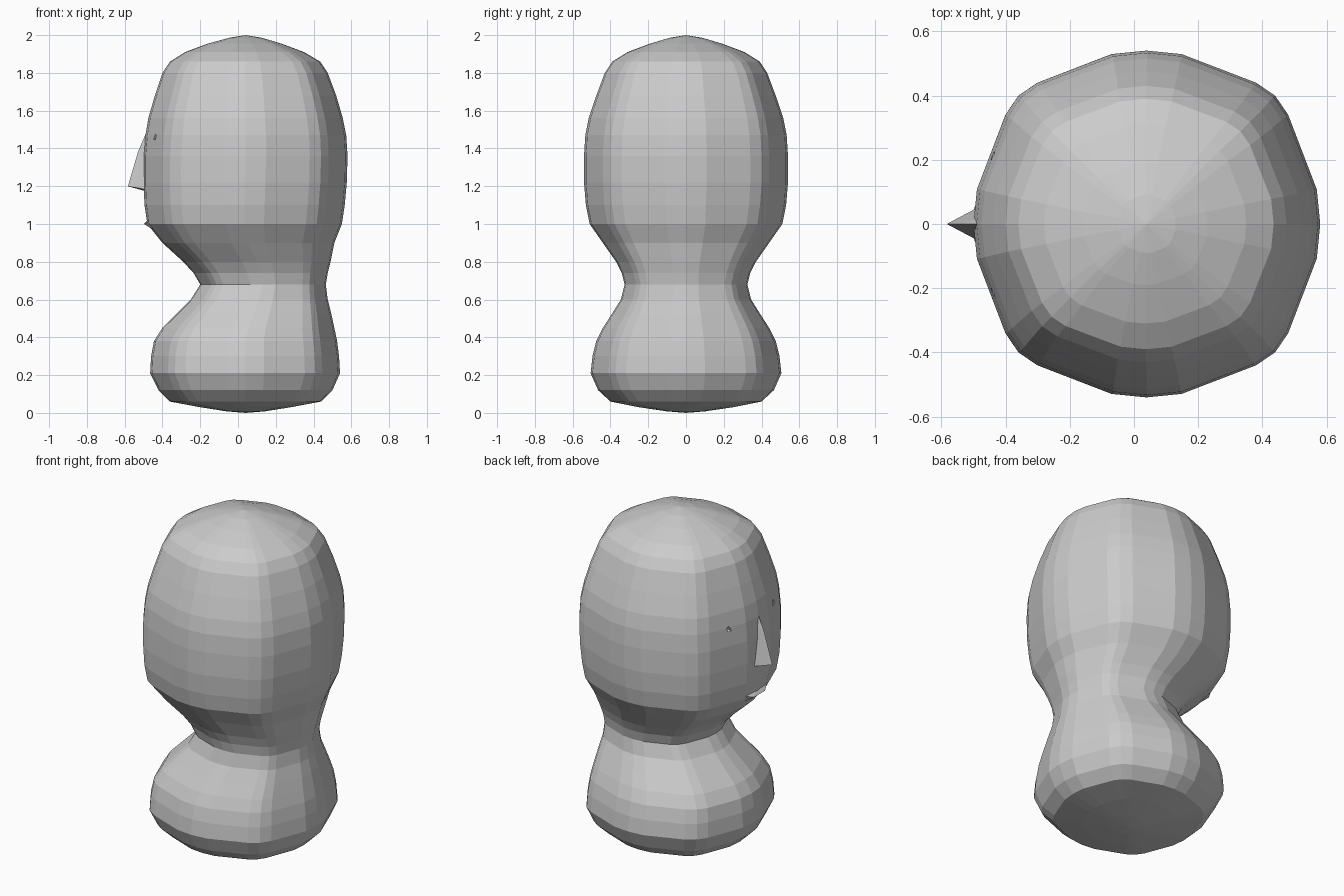
import bpy, bmesh

if "Cube" in bpy.data.objects:
    bpy.data.objects.remove(bpy.data.objects["Cube"])


def finish(bm, name):
    bmesh.ops.recalc_face_normals(bm, faces=bm.faces[:])
    me = bpy.data.meshes.new(name)
    bm.to_mesh(me)
    bm.free()
    ob = bpy.data.objects.new(name, me)
    bpy.context.collection.objects.link(ob)
    return ob


def hull(name, pts):
    """Convex solid; every point is mirrored across y = 0."""
    bm = bmesh.new()
    for p in {(x, s * y, z) for x, y, z in pts for s in (1, -1)}:
        bm.verts.new(p)
    r = bmesh.ops.convex_hull(bm, input=bm.verts[:])
    junk = {g for g in r["geom_interior"] + r["geom_unused"]
            if isinstance(g, bmesh.types.BMVert)}
    bmesh.ops.delete(bm, geom=list(junk), context='VERTS')
    return finish(bm, name)


# Rounded octagonal section, one quadrant, turned four times
quad = [(1, 0), (.98, .2), (.815, .63), (.74, .74), (.63, .815), (.2, .98)]
section = []
for _ in range(4):
    section += quad
    quad = [(-y, x) for x, y in quad]

# Levels: z, face-side x, back-side x, half width in y
levels = [
    (.008, -.06, .14, .10), (.03, -.20, .28, .25), (.06, -.36, .44, .40),
    (.12, -.42, .50, .465), (.21, -.465, .54, .505), (.30, -.46, .535, .495),
    (.38, -.445, .525, .475), (.45, -.40, .51, .44), (.52, -.33, .495, .395),
    (.60, -.25, .475, .345), (.68, -.20, .465, .325), (.74, -.235, .475, .34),
    (.80, -.29, .49, .37), (.90, -.40, .51, .44), (1.0, -.48, .55, .51),
    (1.10, -.495, .565, .53), (1.22, -.50, .576, .54), (1.36, -.50, .58, .54),
    (1.47, -.49, .573, .533), (1.56, -.475, .555, .515), (1.68, -.44, .52, .475),
    (1.80, -.40, .475, .43), (1.86, -.36, .435, .39), (1.91, -.28, .35, .31),
    (1.955, -.16, .23, .19), (1.985, -.05, .13, .09)]

# Head, neck and base as one lofted body
bm = bmesh.new()
rings = []
for z, x0, x1, w in levels:
    c, r = (x0 + x1) / 2, (x1 - x0) / 2
    rings.append([bm.verts.new((c + r * u, w * v, z)) for u, v in section])
n = len(section)
for a, b in zip(rings, rings[1:]):
    for i in range(n):
        j = (i + 1) % n
        bm.faces.new((a[i], a[j], b[j], b[i]))
for ring, z in ((rings[0], 0), (rings[-1], 2)):
    tip = bm.verts.new((.04, 0, z))
    for i in range(n):
        bm.faces.new((ring[i], ring[(i + 1) % n], tip))
head = finish(bm, "head_and_neck")

# Shallow eye sockets
for side, s in (("left", -1), ("right", 1)):
    bm = bmesh.new()
    outer = [(.16, 1.42), (.25, 1.40), (.26, 1.50), (.21, 1.53)]
    front = [bm.verts.new((-.55, s * y, z)) for y, z in outer]
    deep = bm.verts.new((-.40, s * .215, 1.46))
    bm.faces.new(front)
    for i in range(4):
        bm.faces.new((front[i], front[(i + 1) % 4], deep))
    cutter = finish(bm, "eye_cutter_" + side)
    cutter.hide_render = True
    cutter.hide_viewport = True
    m = head.modifiers.new("eye_" + side, 'BOOLEAN')
    m.operation = 'DIFFERENCE'
    m.solver = 'EXACT'
    m.object = cutter

# Wedge nose
hull("nose", [(-.49, 0, 1.475), (-.53, 0, 1.38), (-.583, 0, 1.20),
              (-.47, .06, 1.18), (-.46, .025, 1.46), (-.46, 0, 1.165)])

# Lower lip above the chin
hull("lip", [(-.498, .05, 1.0), (-.45, .15, 1.03), (-.46, 0, 1.04),
             (-.40, .10, .94)])
